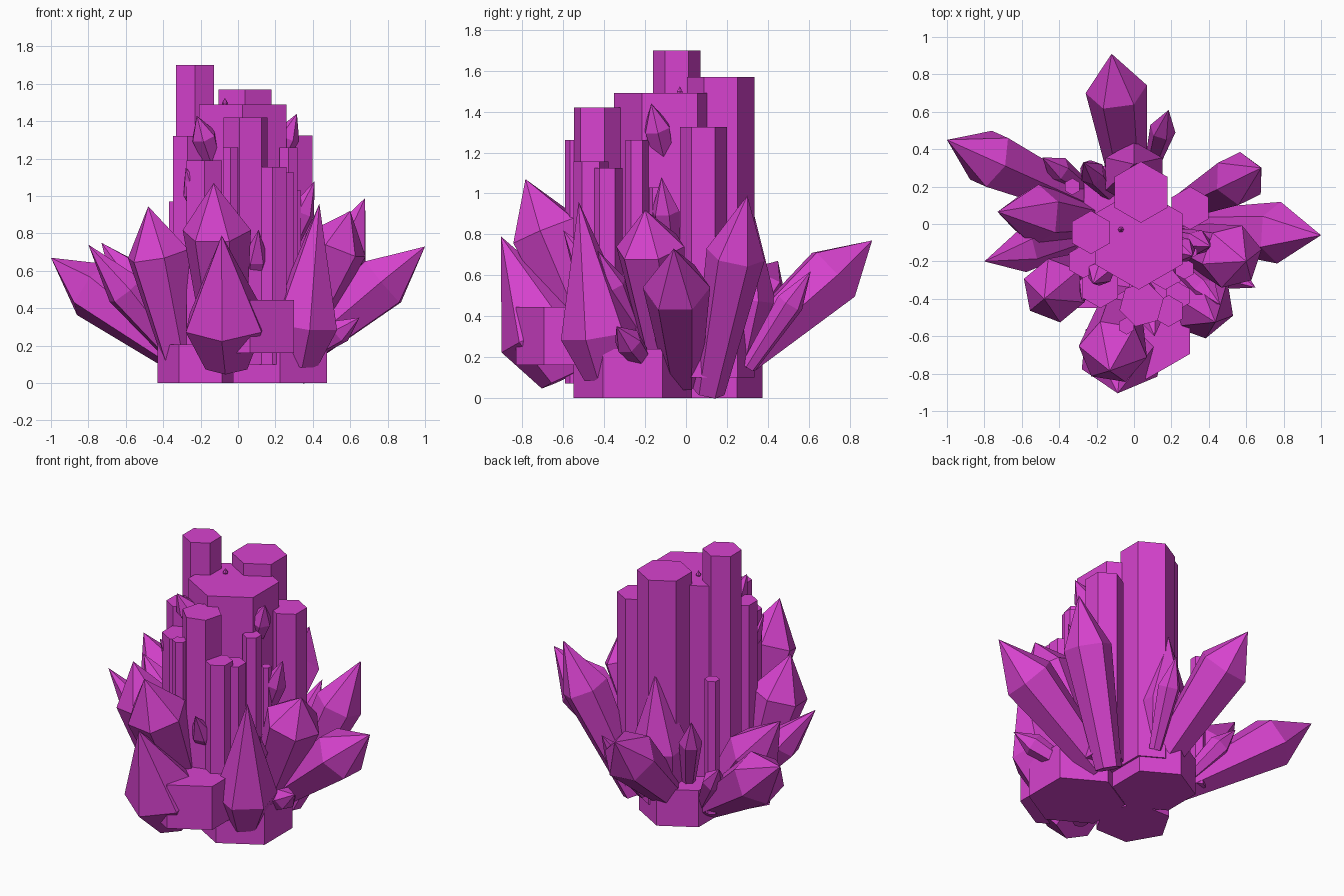
import bpy, bmesh, math
from mathutils import Vector, Quaternion

mat = bpy.data.materials.new("magenta_crystal")
mat.diffuse_color = (0.68, 0.055, 0.62, 1)


def finish(bm, name):
    bmesh.ops.recalc_face_normals(bm, faces=bm.faces)
    me = bpy.data.meshes.new(name)
    bm.to_mesh(me)
    bm.free()
    me.materials.append(mat)
    ob = bpy.data.objects.new(name, me)
    bpy.context.collection.objects.link(ob)


def hex_ring(bm, centre, r, spin, quat=Quaternion()):
    angles = [math.radians(spin + 60 * i) for i in range(6)]
    return [bm.verts.new(Vector(centre) + quat @ Vector((r * math.cos(a), r * math.sin(a), 0))) for a in angles]


def bridge(bm, a, b):
    for i in range(6):
        j = (i + 1) % 6
        bm.faces.new((a[i], a[j], b[j], b[i]))


def column(name, x, y, r, z1, z0=0.1, spin=30):
    """Flat-topped hexagonal column."""
    bm = bmesh.new()
    a = hex_ring(bm, (x, y, z0), r, spin)
    b = hex_ring(bm, (x, y, z1), r, spin)
    bridge(bm, a, b)
    bm.faces.new(a[::-1])
    bm.faces.new(b)
    finish(bm, name)


def crystal(name, base, tip, r, fraction, spin=0):
    """Hexagonal shard: flares from base to shoulder, then closes to a point."""
    bm = bmesh.new()
    base, tip = Vector(base), Vector(tip)
    q = (tip - base).to_track_quat('Z', 'Y')
    a = hex_ring(bm, base, r * 0.55, spin, q)
    b = hex_ring(bm, base.lerp(tip, fraction), r, spin, q)
    t = bm.verts.new(tip)
    bridge(bm, a, b)
    bm.faces.new(a[::-1])
    for i in range(6):
        bm.faces.new((b[i], b[(i + 1) % 6], t))
    finish(bm, name)


# Ground blocks, front block and two columns with their own turn or base
column("right_ground_block", 0.225, -0.26, 0.29, 0.24, 0)
column("back_ground_block", -0.05, 0.125, 0.25, 0.24, 0)
column("left_ground_block", -0.20, -0.25, 0.23, 0.205, 0, 0)
column("front_block", 0.065, -0.56, 0.27, 0.445, 0.16)
column("front_column", 0.04, -0.43, 0.122, 1.42, 0.1, 15)
column("thin_front_column", -0.04, -0.545, 0.046, 1.26, 0.07)

# Upright columns: x, y, radius, height
columns = [
    (-0.23, -0.045, 0.116, 1.70),
    (0.037, 0.17, 0.164, 1.57),
    (0.025, -0.08, 0.271, 1.49),
    (0.30, 0.085, 0.115, 1.325),
    (-0.27, -0.20, 0.09, 1.32),
    (0.27, -0.24, 0.056, 1.26),
    (-0.18, -0.34, 0.11, 1.19),
    (0.185, -0.465, 0.085, 1.155),
    (0.235, -0.385, 0.075, 1.125),
    (-0.33, 0.20, 0.045, 0.97),
    (0.31, -0.15, 0.03, 1.03),
]
for i, c in enumerate(columns):
    column(f"column_{i + 1}", *c)

# Large shards growing outward from the core:
# tip x, y, z, root position as a share of tip x/y, radius, shoulder position
shards = [
    (1.0, -0.06, 0.73, 0.25, 0.165, 0.70),
    (-1.0, 0.45, 0.67, 0.25, 0.165, 0.70),
    (-0.12, 0.91, 0.77, 0.17, 0.165, 0.75),
    (0.435, -0.525, 0.96, 0.75, 0.19, 0.25),
    (-0.48, -0.40, 0.945, 0.63, 0.175, 0.70),
    (-0.13, -0.785, 1.07, 0.50, 0.185, 0.74),
    (0.60, -0.20, 0.92, 0.42, 0.175, 0.78),
    (-0.80, -0.20, 0.74, 0.35, 0.11, 0.62),
    (-0.73, 0.065, 0.75, 0.30, 0.165, 0.60),
    (-0.087, -0.905, 0.79, 0.65, 0.235, 0.32),
    (0.0, 0.32, 0.95, 0.70, 0.175, 0.45),
]
for i, (x, y, z, root, r, f) in enumerate(shards):
    spin = 30 if i in (1, 4, 9, 10) else 0
    crystal(f"large_shard_{i + 1}", (x * root, y * root, 0.1), (x, y, z), r, f, spin)
crystal("tall_back_right_shard", (0.29, 0.11, 0.03), (0.68, 0.30, 0.99), 0.145, 0.7, 30)

# Small filler shards: tip x, y, z, rise
small = [
    (0.315, -0.17, 1.44, 0.36),
    (-0.22, -0.32, 1.43, 0.33),
    (-0.28, -0.41, 1.15, 0.35),
    (0.41, -0.12, 1.08, 0.50),
    (0.46, -0.43, 0.72, 0.50),
    (0.65, -0.34, 0.35, 0.22),
    (0.185, 0.61, 0.62, 0.47),
    (0.11, -0.60, 0.82, 0.45),
    (-0.27, 0.33, 0.72, 0.50),
    (-0.49, 0.355, 0.48, 0.36),
]
for i, (x, y, z, rise) in enumerate(small):
    crystal(f"small_shard_{i + 1}", (x * 0.5, y * 0.5, z - rise), (x, y, z), 0.07, 0.67)
crystal("tiny_top_shard", (-0.07, -0.03, 1.47), (-0.07, -0.03, 1.525), 0.016, 0.5)
